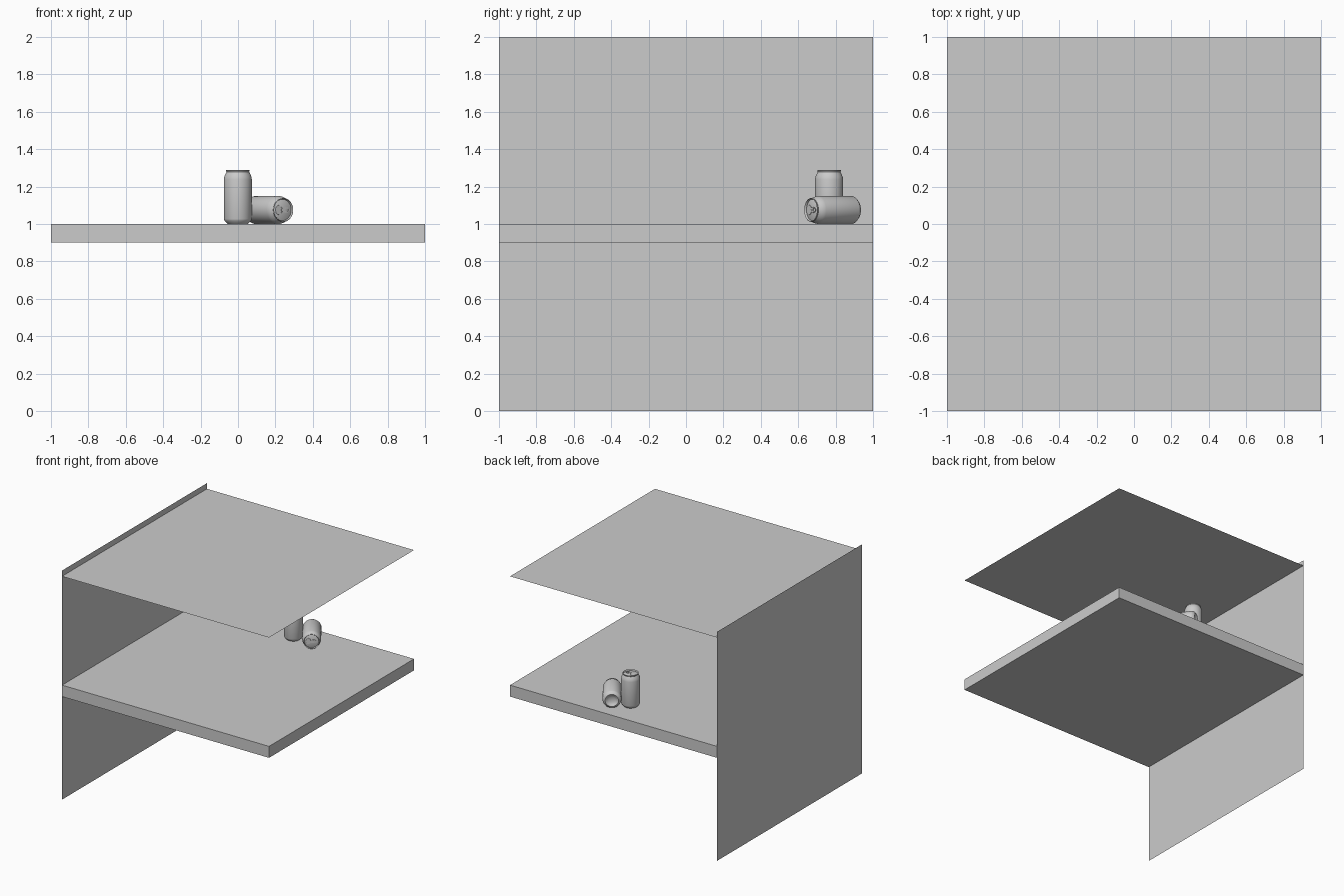
import bpy, bmesh, math
from mathutils import Matrix, Vector

if "Cube" in bpy.data.objects:
    bpy.data.objects.remove(bpy.data.objects["Cube"])

grey = bpy.data.materials.new("plain_grey")
grey.diffuse_color = (0.6, 0.6, 0.6, 1)
grey.use_nodes = True
grey.node_tree.nodes["Principled BSDF"].inputs["Base Color"].default_value = grey.diffuse_color


def finish(name, bm, matrix=None, smooth=False):
    mesh = bpy.data.meshes.new(name)
    bm.to_mesh(mesh)
    bm.free()
    mesh.materials.append(grey)
    ob = bpy.data.objects.new(name, mesh)
    bpy.context.collection.objects.link(ob)
    if matrix:
        ob.matrix_world = matrix
    if smooth:
        bpy.ops.object.select_all(action='DESELECT')
        ob.select_set(True)
        bpy.context.view_layer.objects.active = ob
        bpy.ops.object.shade_smooth_by_angle(angle=math.radians(35))
    return ob


def plane(name, corners):
    bm = bmesh.new()
    bm.faces.new([bm.verts.new(c) for c in corners])
    finish(name, bm)


def oval(bm, cx, rx, ry, z, n=20):
    return [bm.verts.new((cx + rx * math.cos(2 * math.pi * i / n),
                          ry * math.sin(2 * math.pi * i / n), z)) for i in range(n)]


def bridge(bm, a, b):
    for i in range(len(a)):
        j = (i + 1) % len(a)
        bm.faces.new((a[i], a[j], b[j], b[i]))


def oval_plate(name, matrix, cx, rx, ry, z0, z1):
    bm = bmesh.new()
    low, high = oval(bm, cx, rx, ry, z0), oval(bm, cx, rx * 0.94, ry * 0.94, z1)
    bridge(bm, low, high)
    bm.faces.new(high)
    finish(name, bm, matrix, True)


# Can outline (radius, height): domed base, body, shoulder, rolled rim, sunken lid
PROFILE = [(0, .018), (.025, .016), (.042, .008), (.049, .001), (.053, 0),
           (.057, .003), (.064, .010), (.072, .019), (.075, .027), (.075, .238),
           (.0735, .249), (.069, .262), (.063, .274), (.0605, .279), (.0632, .283),
           (.0632, .287), (.061, .289), (.0592, .286), (.0572, .277),
           (.054, .279), (0, .279)]


def can(prefix, matrix):
    # lathed shell
    bm = bmesh.new()
    pts = [bm.verts.new((r, 0, z)) for r, z in PROFILE]
    edges = [bm.edges.new(p) for p in zip(pts, pts[1:])]
    bmesh.ops.spin(bm, geom=pts + edges, cent=(0, 0, 0), axis=(0, 0, 1),
                   angle=2 * math.pi, steps=40, use_merge=False)
    bmesh.ops.remove_doubles(bm, verts=bm.verts, dist=1e-5)
    bmesh.ops.dissolve_degenerate(bm, edges=bm.edges, dist=1e-6)
    bmesh.ops.recalc_face_normals(bm, faces=bm.faces)
    finish(prefix + "_body", bm, matrix, True)
    # mouth panel and rivet
    oval_plate(prefix + "_mouth", matrix, -.026, .022, .026, .279, .2805)
    oval_plate(prefix + "_rivet", matrix, 0, .006, .006, .279, .2855)
    # pull tab: flat ring with a finger hole
    bm = bmesh.new()
    z0, z1 = .282, .2845
    loops = [oval(bm, .015, .026, .015, z0), oval(bm, .015, .026, .015, z1),
             oval(bm, .025, .010, .009, z1), oval(bm, .025, .010, .009, z0)]
    for a, b in zip(loops, loops[1:] + loops[:1]):
        bridge(bm, a, b)
    bmesh.ops.recalc_face_normals(bm, faces=bm.faces)
    finish(prefix + "_tab", bm, matrix, True)


# Table slab
bm = bmesh.new()
bmesh.ops.create_cube(bm, size=1, matrix=Matrix.Translation((.0005, 0, .95))
                      @ Matrix.Diagonal((1.999, 2, .1, 1)))
finish("table_slab", bm)

# Thin side wall and overhead panel
plane("side_wall", [(-1, -1, 0), (-1, 1, 0), (-1, 1, 2), (-1, -1, 2)])
plane("overhead_panel", [(-1, -1, 1.95), (1, -1, 1.95), (1, 1, 1.95), (-1, 1, 1.95)])

# Standing can
can("standing_can", Matrix.Translation((-.001, .765, 1)))

# Lying can, lid turned to the front right
a = math.radians(34)
axis = Vector((math.sin(a), -math.cos(a), 0))
side = Vector((math.cos(a), math.sin(a), 0))
base = Vector((.163, .786, 1.075)) - axis * .1445
rot = Matrix((side, (0, 0, 1), axis)).transposed().to_4x4()
can("lying_can", Matrix.Translation(base) @ rot)
